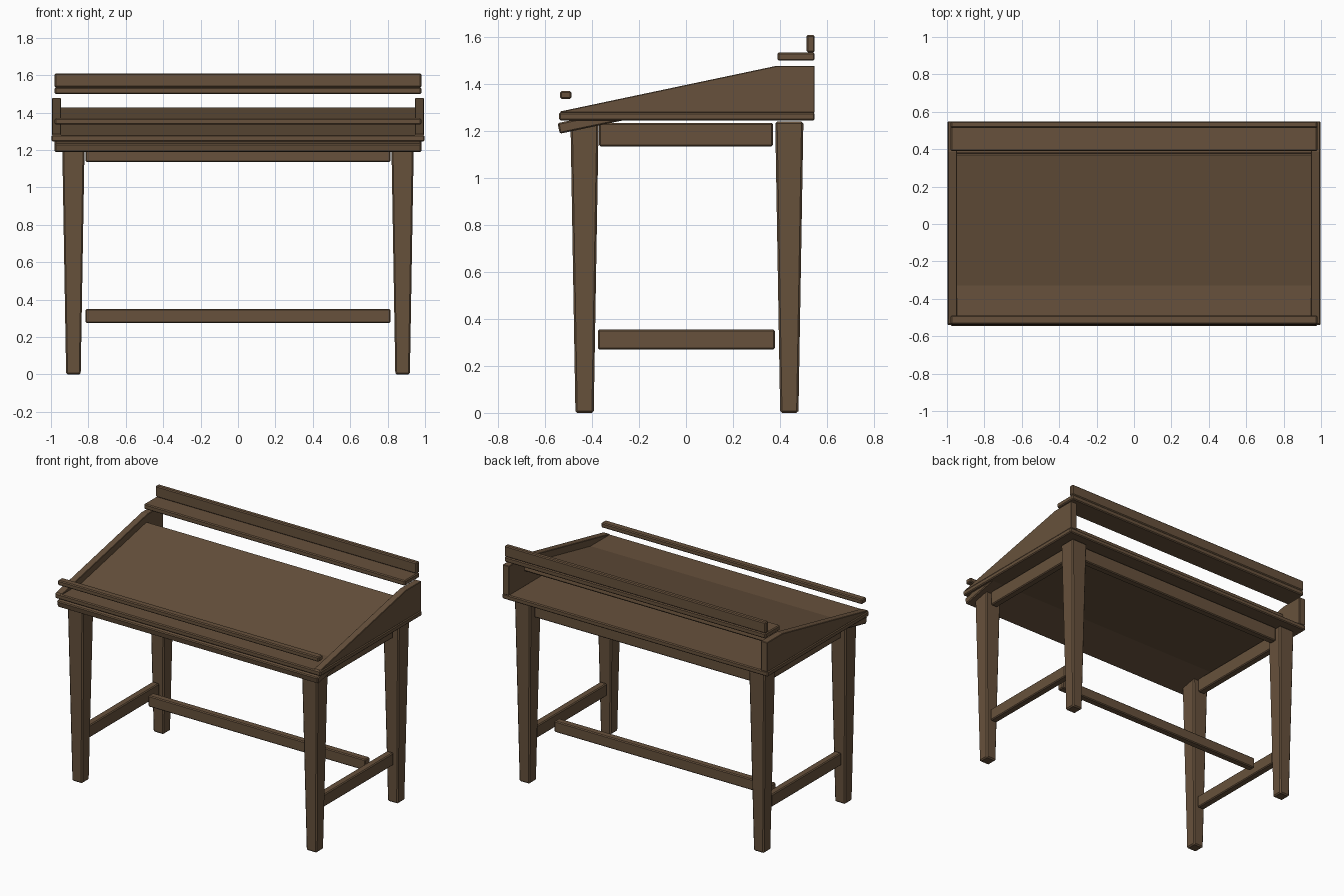
import bpy, bmesh, math

if "Cube" in bpy.data.objects:
    bpy.data.objects.remove(bpy.data.objects["Cube"])

wood = bpy.data.materials.new("dark brown wood")
wood.diffuse_color = (0.135, 0.083, 0.045, 1)
wood.use_nodes = True
wood.node_tree.nodes["Principled BSDF"].inputs["Base Color"].default_value = wood.diffuse_color


def finish(name, bm, bevel):
    """Turn a bmesh into a wooden part with small chamfered edges."""
    bmesh.ops.recalc_face_normals(bm, faces=bm.faces[:])
    me = bpy.data.meshes.new(name)
    bm.to_mesh(me)
    bm.free()
    me.materials.append(wood)
    ob = bpy.data.objects.new(name, me)
    bpy.context.collection.objects.link(ob)
    if bevel:
        mod = ob.modifiers.new("chamfer", 'BEVEL')
        mod.width = bevel
        mod.segments = 1
    return ob


def extrude_x(name, profile, x0, x1, bevel=0.006):
    """Extrude a (y, z) profile from x0 to x1."""
    bm = bmesh.new()
    face = bm.faces.new([bm.verts.new((x0, y, z)) for y, z in profile])
    ext = bmesh.ops.extrude_face_region(bm, geom=[face])
    new = [v for v in ext["geom"] if isinstance(v, bmesh.types.BMVert)]
    bmesh.ops.translate(bm, verts=new, vec=(x1 - x0, 0, 0))
    return finish(name, bm, bevel)


def box(name, x0, x1, y0, y1, z0, z1, bevel=0.006):
    return extrude_x(name, [(y0, z0), (y1, z0), (y1, z1), (y0, z1)], x0, x1, bevel)


def tapered_leg(name, cx, cy, top):
    """Square leg, narrower at the floor."""
    bm = bmesh.new()
    bmesh.ops.create_cube(bm, size=1)
    for v in bm.verts:
        up = v.co.z > 0
        w = 0.12 if up else 0.078
        v.co = (cx + v.co.x * w, cy + v.co.y * w, top if up else 0)
    return finish(name, bm, 0.008)


# Legs, side rails and side panels, on both sides
for s, side in ((-1, "left"), (1, "right")):
    tapered_leg("front_leg_" + side, s * 0.88, -0.432, 1.24)
    tapered_leg("back_leg_" + side, s * 0.88, 0.44, 1.24)
    box("side_stretcher_" + side, s * 0.88 - 0.025, s * 0.88 + 0.025, -0.375, 0.378, 0.27, 0.355)
    box("side_apron_" + side, s * 0.88 - 0.025, s * 0.88 + 0.025, -0.37, 0.37, 1.135, 1.235)
    extrude_x("side_panel_" + side,
              [(-0.535, 1.278), (0.548, 1.278), (0.548, 1.478), (0.385, 1.478), (-0.535, 1.284)],
              s * 0.97 - 0.024, s * 0.97 + 0.024, 0.003)

# Long rails
box("long_stretcher", -0.815, 0.815, 0.2, 0.25, 0.275, 0.35)
box("back_apron", -0.815, 0.815, 0.415, 0.465, 1.135, 1.235)

# Flat base of the desk box
box("base_board", -0.998, 0.998, -0.54, 0.548, 1.246, 1.28)

# Sloping writing board, passing through the base at the front
slope = 0.211
a = math.atan(slope)
t = 0.046
dy, dz = t * math.sin(a), -t * math.cos(a)
p, q = (-0.547, 1.234), (0.375, 1.234 + 0.922 * slope)
extrude_x("writing_board", [p, q, (q[0] + dy, q[1] + dz), (p[0] + dy, p[1] + dz)], -0.98, 0.98)

# Rear shelf with its upright rail, and the front pencil ledge
box("rear_shelf", -0.98, 0.98, 0.39, 0.548, 1.5, 1.535)
box("shelf_rail", -0.98, 0.98, 0.514, 0.548, 1.535, 1.61)
box("pencil_ledge", -0.98, 0.98, -0.536, -0.488, 1.337, 1.37)
